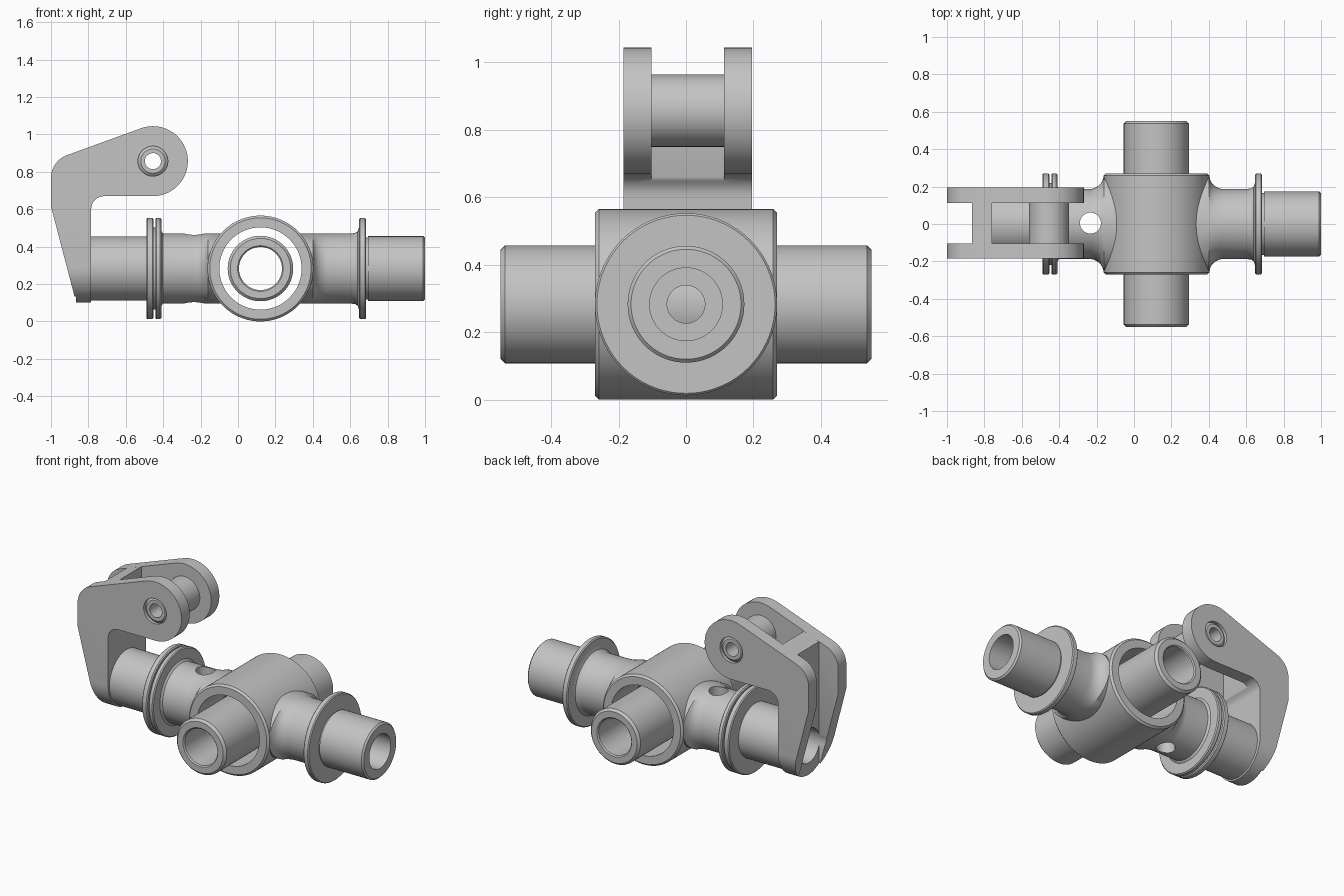
import bpy, bmesh
from math import sin, cos, radians, sqrt, pi

if "Cube" in bpy.data.objects:
    bpy.data.objects.remove(bpy.data.objects["Cube"])

CX, CZ = 0.12, 0.283          # crossing point of the two axes
LEVER_Y = 0.005               # lever mid-plane
PIN = (-0.455, 0.857)         # lever pin centre (x, z)

metal = bpy.data.materials.new("light_grey_metal")
metal.use_nodes = True
metal.diffuse_color = (0.55, 0.55, 0.55, 1)
metal.node_tree.nodes["Principled BSDF"].inputs["Base Color"].default_value = (0.55, 0.55, 0.55, 1)


def finish(name, bm):
    bmesh.ops.recalc_face_normals(bm, faces=bm.faces)
    mesh = bpy.data.meshes.new(name)
    bm.to_mesh(mesh)
    bm.free()
    mesh.materials.append(metal)
    ob = bpy.data.objects.new(name, mesh)
    bpy.context.collection.objects.link(ob)
    return ob


def place(axis, t, u, v):
    return {"x": (t, u, v), "y": (u, t, v), "z": (u, v, t)}[axis]


def lathe(name, profile, axis, cu, cv, tube=False, seg=72):
    """Revolve (position, radius) pairs; a tube closes its profile, a solid gets caps."""
    bm = bmesh.new()
    rings = [[bm.verts.new(place(axis, t, cu + r * cos(2 * pi * i / seg), cv + r * sin(2 * pi * i / seg)))
              for i in range(seg)] for t, r in profile]
    pairs = list(zip(rings, rings[1:]))
    if tube:
        pairs.append((rings[-1], rings[0]))
    else:
        bm.faces.new(rings[0])
        bm.faces.new(rings[-1])
    for a, b in pairs:
        for i in range(seg):
            j = (i + 1) % seg
            bm.faces.new((a[i], a[j], b[j], b[i]))
    return finish(name, bm)


def prism(name, outline, axis, t0, t1):
    bm = bmesh.new()
    a, b = [[bm.verts.new(place(axis, t, u, v)) for u, v in outline] for t in (t0, t1)]
    bm.faces.new(a)
    bm.faces.new(b)
    for i in range(len(a)):
        j = (i + 1) % len(a)
        bm.faces.new((a[i], a[j], b[j], b[i]))
    return finish(name, bm)


def arc(cu, cv, r, a0, a1, n):
    angles = [radians(a0 + (a1 - a0) * i / n) for i in range(n + 1)]
    return [(cu + r * cos(a), cv + r * sin(a)) for a in angles]


def combine(ob, other, operation):
    mod = ob.modifiers.new("combine", "BOOLEAN")
    mod.operation = operation
    mod.solver = "EXACT"
    mod.object = other
    bpy.context.view_layer.objects.active = ob
    bpy.ops.object.modifier_apply(modifier=mod.name)
    bpy.data.objects.remove(other)


def drill(ob, axis, t0, t1, r, cu, cv):
    combine(ob, lathe("drill", [(t0, r), (t1, r)], axis, cu, cv), "DIFFERENCE")


def disc(t0, t1, r, c=0.006):
    return [(t0, r - c), (t0 + c, r), (t1 - c, r), (t1, r - c)]


# Cross arm: end spigots, collars and a smooth shaft along x
steps = 8
flare = [0.28 + 0.08 * i / steps for i in range(steps + 1)]
shaft = [(CX - d, 0.187) for d in reversed(flare)] + [(CX + d, 0.187) for d in flare]
arm_profile = ([(-0.80, 0.172), (-0.49, 0.172)] + disc(-0.49, -0.452, 0.27)
               + [(-0.452, 0.22), (-0.442, 0.22)] + disc(-0.442, -0.41, 0.27)
               + [(-0.41, 0.2), (-0.40, 0.187)] + shaft
               + [(0.605, 0.187), (0.628, 0.191), (0.64, 0.2), (0.647, 0.22)]
               + disc(0.647, 0.685, 0.27)
               + [(0.685, 0.165), (0.695, 0.165), (0.695, 0.173), (0.99, 0.173), (1.0, 0.163)])
body = lathe("cross_body", arm_profile, "x", 0, CZ)

# Widen the shaft sideways where it blends into the hub
for v in body.data.vertices:
    d = abs(v.co.x - CX)
    if d < 0.361:
        s = min(max(0.36 - d, 0), 0.0795)
        v.co.y *= (0.267 - sqrt(0.08 ** 2 - s ** 2)) / 0.187

# Hub along y, its bore, the spigot bores and the cross hole
hub = lathe("hub", disc(-0.27, 0.27, 0.283, 0.012), "y", CX, CZ, seg=96)
combine(body, hub, "UNION")
drill(body, "y", -0.5, 0.5, 0.22, CX, CZ)
drill(body, "x", -0.9, -0.42, 0.108, 0, CZ)
drill(body, "x", 0.6, 1.1, 0.108, 0, CZ)
drill(body, "x", -0.5, 0, 0.056, 0, CZ)
drill(body, "x", 0.2, 0.7, 0.056, 0, CZ)
drill(body, "z", -0.1, 0.6, 0.056, -0.233, 0.005)

# Free tube running through the hub
sleeve = lathe("through_tube", disc(-0.55, 0.55, 0.175, 0.014)
               + [(0.55, 0.122), (0.543, 0.115), (-0.543, 0.115), (-0.55, 0.122)],
               "y", CX, CZ, tube=True)

# Lever: two hooked side plates joined by a web
inner_fillet = arc(-0.715, 0.6, 0.07, 180, 90, 8)
plate_outline = ([(-0.785, 0.09)] + inner_fillet + arc(*PIN, 0.187, -90, 110, 32)
                 + arc(-0.87, 0.767, 0.13, 110, 180, 12)
                 + [(-1.0, 0.615), (-0.873, 0.13), (-0.863, 0.09)])
web_outline = ([(-0.785, 0.09)] + inner_fillet[:5]
               + [(-0.76, 0.66), (-0.76, 0.945), (-0.865, 0.907), (-0.865, 0.09)])
lever = prism("lever", plate_outline, "y", LEVER_Y + 0.108, LEVER_Y + 0.19)
combine(lever, prism("other_plate", plate_outline, "y", LEVER_Y - 0.19, LEVER_Y - 0.108), "UNION")
combine(lever, prism("web", web_outline, "y", LEVER_Y - 0.15, LEVER_Y + 0.15), "UNION")

# Round the lever foot around the arm axis, then open the bore and pin holes
foot = arc(LEVER_Y, 0.29, 0.19, 180, 360, 32) + [(LEVER_Y + 0.19, 1.2), (LEVER_Y - 0.19, 1.2)]
combine(lever, prism("foot_shape", foot, "x", -1.2, 0), "INTERSECT")
drill(lever, "x", -1.1, -0.7, 0.108, 0, CZ)
drill(lever, "y", -0.4, 0.4, 0.08, *PIN)

# Hollow shouldered pin between the plates
half = [(0.182, 0.043), (0.182, 0.065), (0.17, 0.08), (0.108, 0.08), (0.108, 0.107)]
pin = lathe("lever_pin", [(LEVER_Y + t, r) for t, r in half]
            + [(LEVER_Y - t, r) for t, r in reversed(half)], "y", *PIN, tube=True)

# Smooth curved surfaces, keep machined edges sharp
bpy.ops.object.select_all(action="DESELECT")
for ob in (body, sleeve, lever, pin):
    ob.select_set(True)
bpy.context.view_layer.objects.active = body
bpy.ops.object.shade_smooth_by_angle(angle=radians(30))
